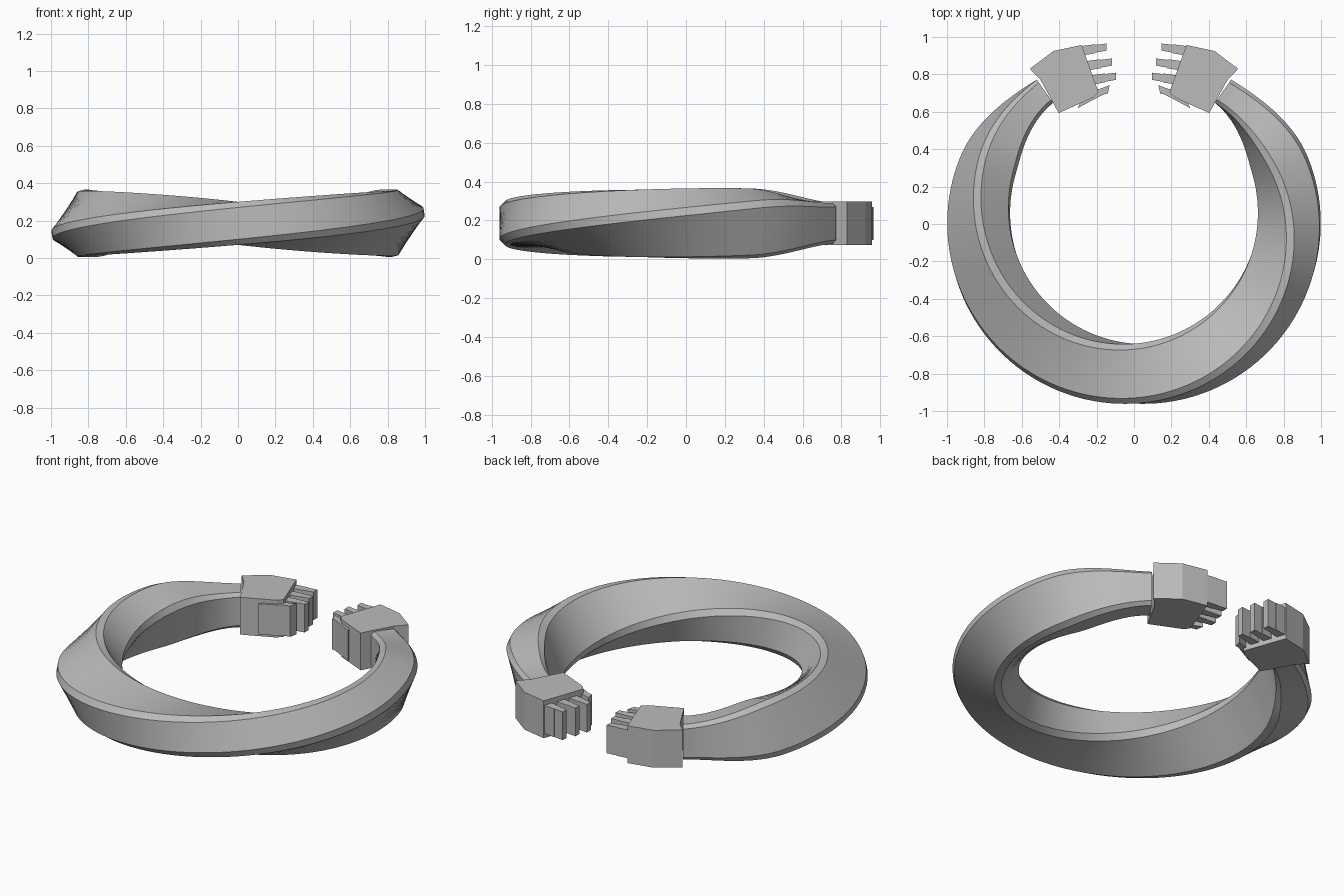
import bpy, bmesh, math
from math import sin, cos, radians

if "Cube" in bpy.data.objects:
    bpy.data.objects.remove(bpy.data.objects["Cube"])

grey = bpy.data.materials.new("metal grey")
GREY = (0.5, 0.5, 0.5, 1)
grey.diffuse_color = GREY
grey.use_nodes = True
grey.node_tree.nodes["Principled BSDF"].inputs["Base Color"].default_value = GREY


def finish(bm, name, smooth=False):
    bmesh.ops.recalc_face_normals(bm, faces=bm.faces)
    mesh = bpy.data.meshes.new(name)
    bm.to_mesh(mesh)
    bm.free()
    mesh.materials.append(grey)
    obj = bpy.data.objects.new(name, mesh)
    bpy.context.collection.objects.link(obj)
    if smooth:
        bpy.ops.object.select_all(action="DESELECT")
        obj.select_set(True)
        bpy.context.view_layer.objects.active = obj
        bpy.ops.object.shade_smooth_by_angle(angle=radians(25))
    return obj


def prism(name, outline, z0, z1, side):
    """Extrude a plan outline upward; side = -1 mirrors it in x."""
    bm = bmesh.new()
    base = bm.faces.new([bm.verts.new((x * side, y, z0)) for x, y in outline])
    top = bmesh.ops.extrude_face_region(bm, geom=[base])["geom"]
    for v in top:
        if isinstance(v, bmesh.types.BMVert):
            v.co.z = z1
    return finish(bm, name)


# Twisted band: chamfered rectangle swept round an open ring
RADIUS, CENTRE_Y, MID_Z = 0.83, 0.03, 0.185
HALF_W, HALF_H, CHAMFER = 0.16, 0.115, 0.03
END, STEPS = 145, 120
corner = [(HALF_W, HALF_H - CHAMFER), (HALF_W - CHAMFER, HALF_H)]
section = (corner + [(-u, v) for u, v in reversed(corner)]
           + [(-u, -v) for u, v in corner]
           + [(u, -v) for u, v in reversed(corner)])

bm = bmesh.new()
rings = []
for i in range(STEPS + 1):
    angle = END * (2 * i / STEPS - 1)
    twist = radians(90 * angle / END)
    t = min(max((abs(angle) - 110) / (END - 110), 0), 1)
    scale = 1 - 0.34 * t * t * (3 - 2 * t)
    a = radians(angle)
    ring = []
    for u, v in section:
        r = RADIUS + scale * (u * cos(twist) - v * sin(twist))
        z = MID_Z + scale * (u * sin(twist) + v * cos(twist))
        ring.append(bm.verts.new((r * sin(a), CENTRE_Y - r * cos(a), z)))
    rings.append(ring)
n = len(section)
for r0, r1 in zip(rings, rings[1:]):
    for k in range(n):
        bm.faces.new((r0[k], r0[(k + 1) % n], r1[(k + 1) % n], r1[k]))
bm.faces.new(rings[0])
bm.faces.new(rings[-1])
finish(bm, "twisted_band", smooth=True)

# Hand plan outlines, for the left side
palm = [(0.28, 0.957), (0.43, 0.925), (0.557, 0.83), (0.50, 0.77),
        (0.45, 0.68), (0.403, 0.593), (0.22, 0.675), (0.19, 0.705)]
thumb = [(0.30, 0.62), (0.165, 0.692), (0.14, 0.697), (0.13, 0.742),
         (0.19, 0.72), (0.27, 0.69)]
finger_tips = [(0.147, 0.946), (0.118, 0.866), (0.095, 0.79)]

for side, label in ((1, "left"), (-1, "right")):
    prism(label + "_palm", palm, 0.073, 0.298, side)
    prism(label + "_thumb", thumb, 0.09, 0.275, side)
    # Each finger is two joints, the outer one slimmer
    for i, (x, y) in enumerate(finger_tips):
        tilt = -0.15
        for joint, start, end, half in (("base", 0.06, 0.17, 0.024),
                                        ("tip", 0, 0.07, 0.019)):
            outline = [(x + d, y + tilt * d + s)
                       for d, s in ((start, half), (end, half * 1.1),
                                    (end, -half * 1.1), (start, -half))]
            prism(f"{label}_finger_{i + 1}_{joint}", outline, 0.10, 0.27, side)
